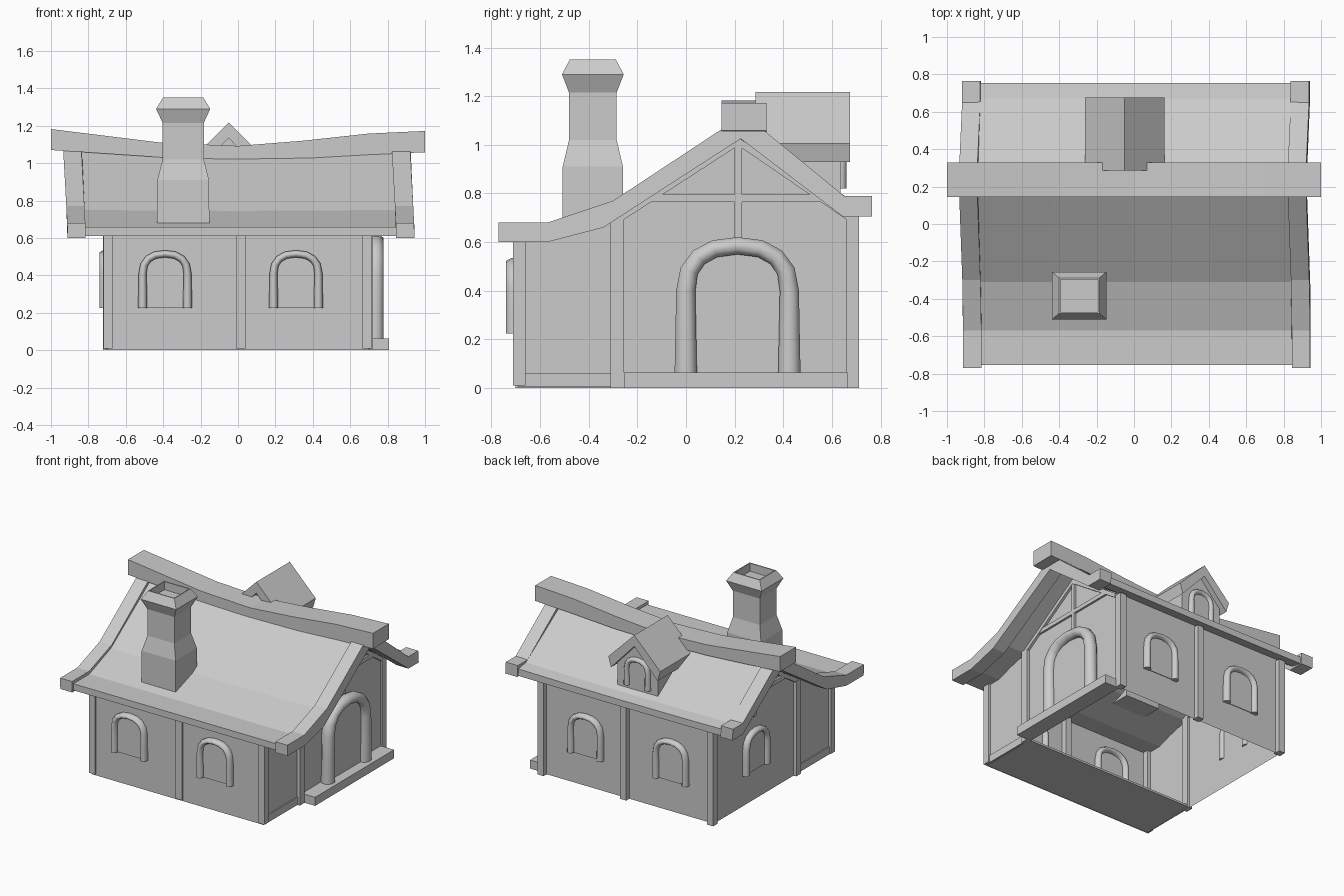
import bpy, bmesh, math
from mathutils import Matrix, Vector

if "Cube" in bpy.data.objects:
    bpy.data.objects.remove(bpy.data.objects["Cube"])


def loft(name, rings, caps=True, smooth=False):
    """Skin a list of equal-length closed rings of 3D points."""
    bm = bmesh.new()
    vs = [[bm.verts.new(p) for p in r] for r in rings]
    n = len(vs[0])
    for a, b in zip(vs, vs[1:]):
        for i in range(n):
            j = (i + 1) % n
            bm.faces.new((a[i], a[j], b[j], b[i]))
    if caps:
        bm.faces.new(vs[0])
        bm.faces.new(vs[-1])
    bmesh.ops.recalc_face_normals(bm, faces=bm.faces)
    me = bpy.data.meshes.new(name)
    bm.to_mesh(me)
    bm.free()
    for p in me.polygons:
        p.use_smooth = smooth
    ob = bpy.data.objects.new(name, me)
    bpy.context.collection.objects.link(ob)
    return ob


def prism_x(name, pts, x0, x1, caps=True):
    return loft(name, [[(x, y, z) for y, z in pts] for x in (x0, x1)], caps)


def box(name, x0, x1, y0, y1, z0, z1):
    return prism_x(name, [(y0, z0), (y1, z0), (y1, z1), (y0, z1)], x0, x1)


def arch(name, loc, turn, half, bottom, spring, top, rad, depth, pane):
    """Smooth rounded frame with a flat pane; turn 0 faces the front."""
    path = [Vector((-half, bottom)), Vector((-half, (bottom + spring) / 2))]
    for i in range(9):
        t = math.pi * (1 - i / 8)
        c, s = math.cos(t), max(math.sin(t), 0)
        path.append(Vector((math.copysign(half * abs(c) ** .85, c),
                            spring + (top - spring) * s ** .85)))
    path += [Vector((half, (bottom + spring) / 2)), Vector((half, bottom))]
    rings = []
    for i, p in enumerate(path):
        d = (path[min(i + 1, len(path) - 1)] - path[max(i - 1, 0)]).normalized()
        nrm = Vector((-d.y, d.x))
        r = rad * (1.12 - .25 * max(0, (p.y - bottom) / (top - bottom)))
        ring = []
        for k in range(8):
            a = math.tau * (k + .5) / 8
            q = p + nrm * math.cos(a) * r * 1.08
            ring.append((q.x, math.sin(a) * depth * 1.08, q.y))
        rings.append(ring)
    ob = loft(name + "_frame", rings, True, True)
    for poly in ob.data.polygons[-2:]:
        poly.use_smooth = False
    fill = loft(name + "_pane", [[(p.x, y, p.y) for p in path] for y in (0, pane)])
    for o in (ob, fill):
        o.matrix_world = Matrix.Translation(loc) @ Matrix.Rotation(turn, 4, 'Z')


# Walls: open underneath at the back, floored lean-to at the front
gable = [(-.7, 0), (.675, 0), (.675, .725), (.215, 1.03), (-.33, .68), (-.57, .62), (-.7, .62)]
bm = bmesh.new()
L = [bm.verts.new((-.7, y, z)) for y, z in gable]
R = [bm.verts.new((.7, y, z)) for y, z in gable]
bm.faces.new(L)
bm.faces.new(R[::-1])
bm.faces.new((L[0], L[6], R[6], R[0]))
bm.faces.new((L[1], R[1], R[2], L[2]))
bmesh.ops.recalc_face_normals(bm, faces=bm.faces)
me = bpy.data.meshes.new("walls")
bm.to_mesh(me)
bm.free()
bpy.context.collection.objects.link(bpy.data.objects.new("walls", me))
box("lean_to_floor", -.7, .7, -.7, -.26, .005, .02)

# Timber posts, base boards and gable framing
for x0, x1 in ((-.72, -.67), (-.01, .04), (.665, .715)):
    box("front_post", x0, x1, -.712, -.66, .01, .62)
    box("back_post", x0, x1, .66, .712, 0, .71)
for s in (-1, 1):
    a, b = s * .68, s * .722
    box("side_post", a, b, -.31, -.255, 0, .70)
    box("base_board", a, s * .708, -.69, -.31, .005, .06)
    box("collar_beam", a, s * .715, -.15, .56, .765, .795)
    box("king_post", a, s * .715, .2, .23, .62, 1.02)
    for (y0, z0), (y1, z1) in (((-.31, .69), (.215, 1.03)), ((.66, .725), (.215, 1.03))):
        prism_x("gable_rafter", [(y0, z0), (y1, z1), (y1, z1 - .033), (y0, z0 - .033)],
                a, s * .718)

# Roof: sagging panel
top = [(-.755, .658), (-.57, .658), (-.31, .745), (.225, 1.07), (.67, .77), (.755, .755)]
prof = top + [(y, z - .048) for y, z in top[::-1]]


def rise(z):
    return min(max((z - .66) / .4, 0), 1)


loft("roof", [[(x - .022 * rise(z), y, z + .025 * (x / .85) ** 2 * rise(z)) for y, z in prof]
              for x in (-.83, -.42, 0, .42, .88)])

# Roof: barge boards at both gables
barge = [(-.77, .68), (-.57, .68), (-.3, .77), (.14, 1.06), (.225, 1.115), (.32, 1.06),
         (.65, .79), (.765, .79), (.765, .705), (.645, .705), (.225, 1.025),
         (-.34, .66), (-.57, .60), (-.77, .60)]
for x0, x1 in ((-.912, -.815), (.845, .943)):
    loft("barge_board", [[(x - .022 * rise(z), y, z) for y, z in barge] for x in (x0, x1)])

# Ridge beam curving up at the ends
ridge = [(-1, 1.07, 1.182), (-.4, 1.03, 1.108), (0, 1.02, 1.092), (.35, 1.025, 1.12),
         (.7, 1.045, 1.158), (1, 1.058, 1.172)]
loft("ridge_beam", [[(x, .145, a), (x, .33, a), (x, .33, b), (x, .145, b)] for x, a, b in ridge])

# Chimney with flared cap and open top
levels = [(.665, .140, .125), (.91, .138, .124), (1.02, .11, .098), (1.215, .11, .098),
          (1.29, .145, .127), (1.35, .108, .095), (1.35, .1, .087), (1.29, .1, .087)]
loft("chimney", [[(-.293 + sx * hx, -.383 + sy * hy, z)
                  for sx, sy in ((-1, -1), (1, -1), (1, 1), (-1, 1))] for z, hx, hy in levels])

# Dormer on the back slope
cx = -.05
droof = [(0, 1.217), (.212, 1.005), (.19, .93), (0, 1.135), (-.19, .93), (-.212, 1.005)]
loft("dormer_roof", [[(cx + u, y, z) for u, z in droof] for y in (.285, .675)])
dbody = [(-.165, .74), (.165, .74), (.165, .97), (0, 1.14), (-.165, .97)]
loft("dormer_body", [[(cx + u, y, z) for u, z in dbody] for y in (.34, .635)])
arch("dormer_window", (cx, .635, 0), math.pi, .085, .82, .94, 1.02, .02, .024, -.006)

# Windows and doorway
for x in (-.39, .31):
    arch("front_window", (x, -.705, 0), 0, .12, .225, .41, .515, .022, .035, -.004)
for x in (-.355, .34):
    arch("back_window", (x, .68, 0), math.pi, .12, .225, .41, .515, .022, .032, -.004)
arch("left_window", (-.713, .2, 0), -math.pi / 2, .12, .225, .41, .515, .022, .027, .004)
arch("door", (.735, .212, 0), math.pi / 2, .213, .063, .40, .585, .041, .044, .025)

# Door step
box("door_step", .69, .808, -.255, .665, 0, .063)
